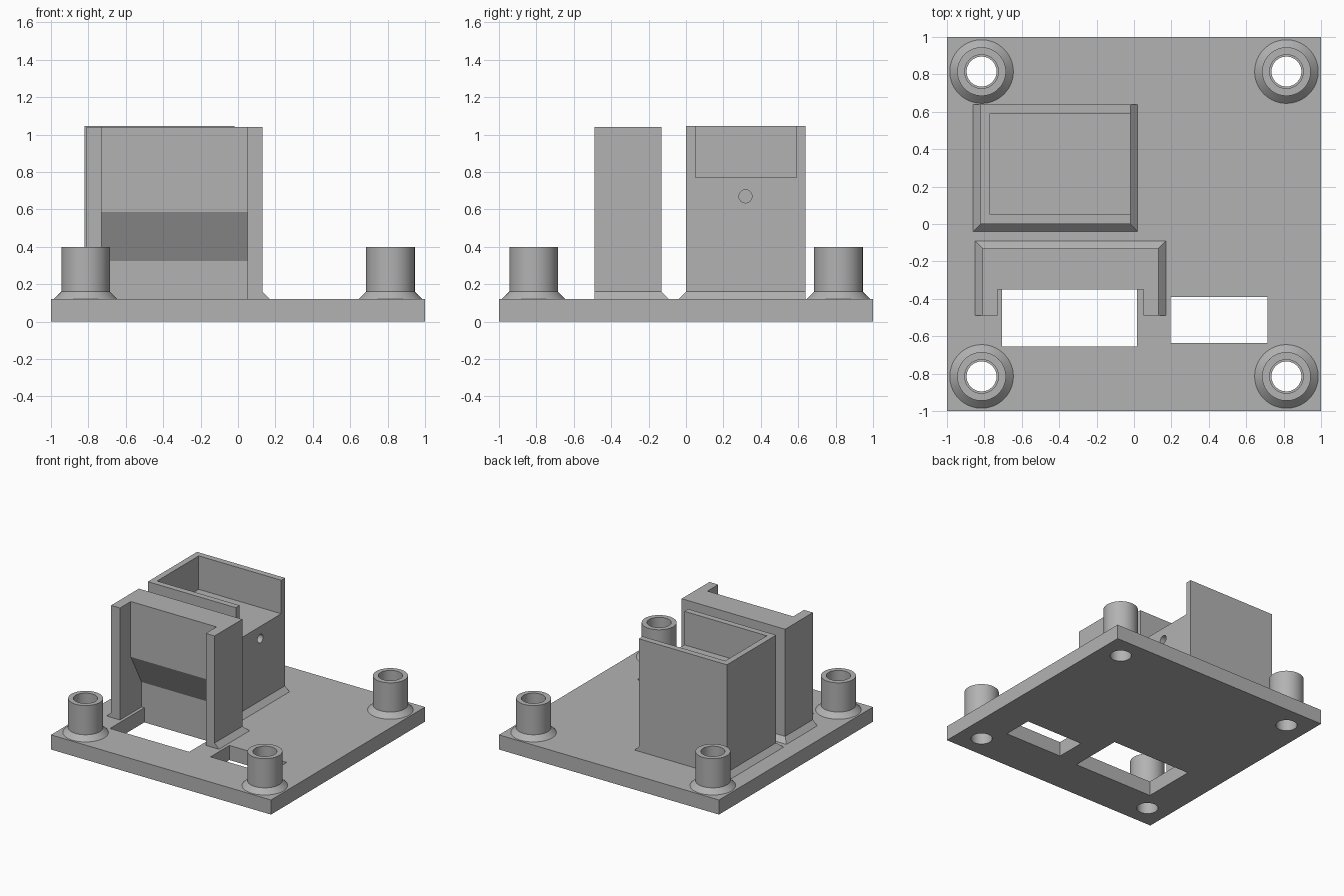
import bpy, bmesh, math
from mathutils import Matrix, Vector

default = bpy.data.objects.get("Cube")
if default:
    bpy.data.objects.remove(default, do_unlink=True)

# Single material
GREY = (0.45, 0.45, 0.45, 1.0)
grey = bpy.data.materials.new("plain grey")
grey.use_nodes = True
grey.diffuse_color = GREY
grey.node_tree.nodes["Principled BSDF"].inputs["Base Color"].default_value = GREY


def finish(name, bm):
    bmesh.ops.recalc_face_normals(bm, faces=bm.faces[:])
    mesh = bpy.data.meshes.new(name)
    bm.to_mesh(mesh)
    bm.free()
    obj = bpy.data.objects.new(name, mesh)
    mesh.materials.append(grey)
    bpy.context.collection.objects.link(obj)
    return obj


def block(name, x, y, z, skirt=None, skirt_height=0.04):
    """Box from ranges; skirt flares the foot by (left, right, front, back)."""
    def ring(height, grow):
        a, b, c, d = grow
        return [bm.verts.new(p + (height,)) for p in (
            (x[0] - a, y[0] - c), (x[1] + b, y[0] - c),
            (x[1] + b, y[1] + d), (x[0] - a, y[1] + d))]
    bm = bmesh.new()
    flat = (0, 0, 0, 0)
    rings = [ring(z[0], skirt or flat)]
    if skirt:
        rings.append(ring(z[0] + skirt_height, flat))
    rings.append(ring(z[1], flat))
    for low, high in zip(rings, rings[1:]):
        for i in range(4):
            j = (i + 1) % 4
            bm.faces.new((low[i], low[j], high[j], high[i]))
    bm.faces.new(rings[0])
    bm.faces.new(rings[-1])
    return finish(name, bm)


def prism_x(name, profile, x):
    """Extrude a (y, z) profile along x."""
    bm = bmesh.new()
    face = bm.faces.new([bm.verts.new((x[0], y, z)) for y, z in profile])
    new = bmesh.ops.extrude_face_region(bm, geom=[face])["geom"]
    moved = [v for v in new if isinstance(v, bmesh.types.BMVert)]
    bmesh.ops.translate(bm, verts=moved, vec=(x[1] - x[0], 0, 0))
    return finish(name, bm)


def cylinder(name, radius, depth, centre, axis="Z"):
    turn = Matrix.Rotation(math.pi / 2, 4, "Y") if axis == "X" else Matrix()
    bm = bmesh.new()
    bmesh.ops.create_cone(bm, cap_ends=True, segments=64, radius1=radius, radius2=radius,
                          depth=depth, matrix=Matrix.Translation(centre) @ turn)
    return finish(name, bm)


def lathe(name, profile, centre):
    """Spin a closed (radius, z) profile about a vertical axis."""
    bm = bmesh.new()
    verts = [bm.verts.new((r, 0, z)) for r, z in profile]
    edges = [bm.edges.new((verts[i - 1], verts[i])) for i in range(len(verts))]
    bmesh.ops.spin(bm, geom=verts + edges, cent=(0, 0, 0), axis=(0, 0, 1),
                   angle=math.tau, steps=64)
    bmesh.ops.remove_doubles(bm, verts=bm.verts[:], dist=1e-4)
    bmesh.ops.translate(bm, verts=bm.verts[:], vec=Vector(centre))
    return finish(name, bm)


def select(obj):
    bpy.ops.object.select_all(action="DESELECT")
    obj.select_set(True)
    bpy.context.view_layer.objects.active = obj


def cut(obj, cutters):
    select(obj)
    for cutter in cutters:
        mod = obj.modifiers.new("cut", "BOOLEAN")
        mod.operation = "DIFFERENCE"
        mod.solver = "EXACT"
        mod.object = cutter
        bpy.ops.object.modifier_apply(modifier=mod.name)
        bpy.data.objects.remove(cutter, do_unlink=True)


def smooth(obj):
    select(obj)
    bpy.ops.object.shade_smooth_by_angle(angle=math.radians(30))


TOP = 0.12      # top of the base plate
INSET = 0.815   # distance of the posts from the centre
corners = [(sx * INSET, sy * INSET) for sx in (-1, 1) for sy in (-1, 1)]

# Base plate with two windows and four screw holes
plate = block("base_plate", (-1, 1), (-1, 1), (0, TOP))
cut(plate, [block("window_cutter", (-0.705, 0.015), (-0.655, -0.21), (-0.1, 0.3)),
            block("slot_cutter", (0.195, 0.715), (-0.635, -0.39), (-0.1, 0.3))]
    + [cylinder("hole_cutter", 0.08, 0.6, (x, y, 0)) for x, y in corners])
smooth(plate)

# Hollow corner posts with flared feet
post_profile = [(0.09, TOP), (0.17, TOP), (0.13, 0.16), (0.13, 0.4), (0.09, 0.4)]
for x, y in corners:
    side = ("front" if y < 0 else "back") + ("_left" if x > 0 else "_right")
    smooth(lathe(side + "_post", post_profile, (x, y, 0)))

# Front bracket: two arms and a back wall thickened above a sloped underside
bracket = block("front_bracket", (-0.81, 0.13), (-0.49, -0.13), (TOP, 1.04),
                skirt=(0.04, 0.04, 0, 0.04))
recess = [(-0.6, 0), (-0.21, 0), (-0.21, 0.325), (-0.35, 0.585), (-0.35, 1.2), (-0.6, 1.2)]
cut(bracket, [prism_x("recess_cutter", recess, (-0.73, 0.05))])

# Rear holder: solid block with an open-sided pocket on top and a pin hole
holder = block("rear_holder", (-0.82, -0.02), (0, 0.64), (TOP, 1.045),
               skirt=(0.04, 0.04, 0.04, 0))
cut(holder, [block("pocket_cutter", (-0.77, 0.2), (0.05, 0.59), (0.77, 1.2)),
             cylinder("pin_cutter", 0.035, 0.4, (0, 0.318, 0.67), "X")])
smooth(holder)
